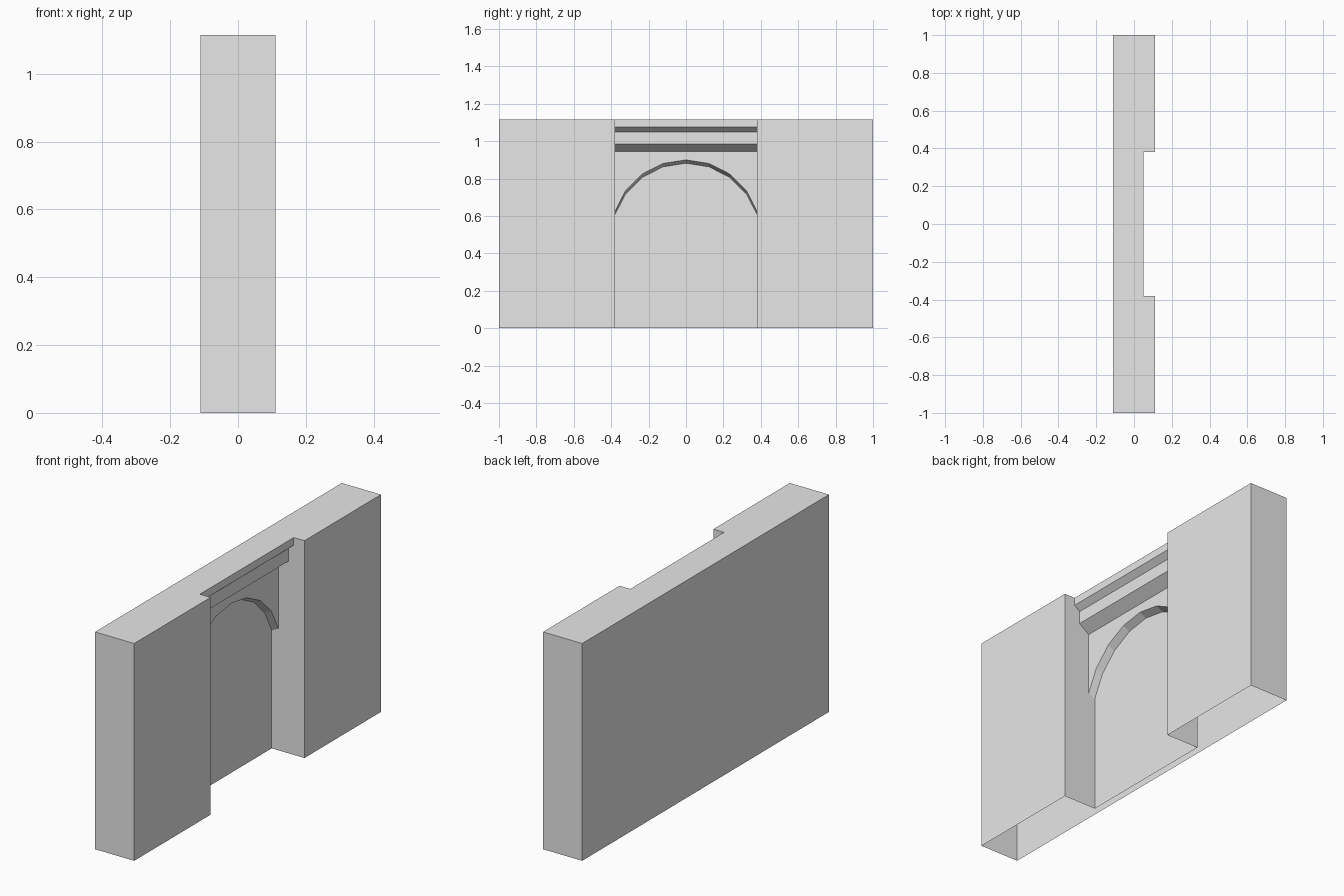
import bpy
from math import sin, cos, radians
from mathutils import Vector

cube = bpy.data.objects.get("Cube")
if cube:
    bpy.data.objects.remove(cube, do_unlink=True)

# Single plain grey
grey = bpy.data.materials.new("plain_grey")
grey.use_nodes = True
colour = (0.8, 0.8, 0.8, 1)
grey.diffuse_color = colour
grey.node_tree.nodes["Principled BSDF"].inputs["Base Color"].default_value = colour

# Main sizes
DEPTH, LENGTH, HEIGHT = 0.111, 1.0, 1.115    # half depth, half length, full height
PANEL_X, SPANDREL_X = -0.075, -0.037
RADIUS, CENTRE_Z, ARCH_DROP = 0.4, 0.5, 0.018
HALF = RADIUS * sin(radians(72))             # half width of the recess

# Cornice outline (x, z), from the spandrel up to the top edge
CORNICE = [(SPANDREL_X, 0.945), (0.02, 0.985), (0.02, 1.05), (0.05, 1.075), (0.05, HEIGHT)]


def arch(x, drop):
    angles = [radians(a) for a in range(-72, 73, 18)]
    return [(x, RADIUS * sin(a), CENTRE_Z + RADIUS * cos(a) - drop) for a in angles]


def make_part(name, faces, facing):
    """Build flat faces, each turned towards the facing direction."""
    verts, index = [], []
    for pts in faces:
        normal = Vector()
        for p, q in zip(pts, pts[1:] + pts[:1]):
            normal += Vector(p).cross(Vector(q))
        if normal.dot(Vector(facing)) < 0:
            pts = pts[::-1]
        index.append(range(len(verts), len(verts) + len(pts)))
        verts += pts
    mesh = bpy.data.meshes.new(name)
    mesh.from_pydata(verts, [], [list(i) for i in index])
    mesh.materials.append(grey)
    obj = bpy.data.objects.new(name, mesh)
    bpy.context.collection.objects.link(obj)
    return obj


def upright(x, y0, y1, z0=0, z1=HEIGHT):
    return [(x, y0, z0), (x, y1, z0), (x, y1, z1), (x, y0, z1)]


front_arc = arch(SPANDREL_X, 0)
back_arc = arch(PANEL_X, ARCH_DROP)

# Back of the wall and its top, notched over the recess; the underside is open
make_part("wall_back", [upright(-DEPTH, -LENGTH, LENGTH)], (-1, 0, 0))
lip = CORNICE[-1][0]
plan = [(-DEPTH, -LENGTH), (DEPTH, -LENGTH), (DEPTH, -HALF), (lip, -HALF),
        (lip, HALF), (DEPTH, HALF), (DEPTH, LENGTH), (-DEPTH, LENGTH)]
make_part("wall_top", [[(x, y, HEIGHT) for x, y in plan]], (0, 0, 1))

# Piers: outer face, end and the jamb that follows the recess outline
spring = back_arc[0][2]
jamb = [(DEPTH, 0), (PANEL_X, 0), (PANEL_X, spring), (SPANDREL_X, front_arc[0][2])]
jamb += CORNICE + [(DEPTH, HEIGHT)]
for side, word in ((-1, "right"), (1, "left")):
    make_part("pier_face_" + word, [upright(DEPTH, side * HALF, side * LENGTH)], (1, 0, 0))
    end = [(-DEPTH, side * LENGTH, 0), (DEPTH, side * LENGTH, 0),
           (DEPTH, side * LENGTH, HEIGHT), (-DEPTH, side * LENGTH, HEIGHT)]
    make_part("wall_end_" + word, [end], (0, side, 0))
    make_part("jamb_" + word, [[(x, side * HALF, z) for x, z in jamb]], (0, -side, 0))

# Recessed panel, sloping arch edge and the flat wall above the arch
make_part("arch_panel", [back_arc + [(PANEL_X, HALF, 0), (PANEL_X, -HALF, 0)]], (1, 0, 0))
make_part("arch_soffit", [[f0, f1, b1, b0] for f0, f1, b0, b1 in
          zip(front_arc, front_arc[1:], back_arc, back_arc[1:])], (1, 0, 0))
band = CORNICE[0][1]
make_part("spandrel", [front_arc + [(SPANDREL_X, HALF, band), (SPANDREL_X, -HALF, band)]], (1, 0, 0))

# Stepped cornice over the arch
make_part("cornice", [[(x0, -HALF, z0), (x0, HALF, z0), (x1, HALF, z1), (x1, -HALF, z1)]
          for (x0, z0), (x1, z1) in zip(CORNICE, CORNICE[1:])], (1, 0, 0))
